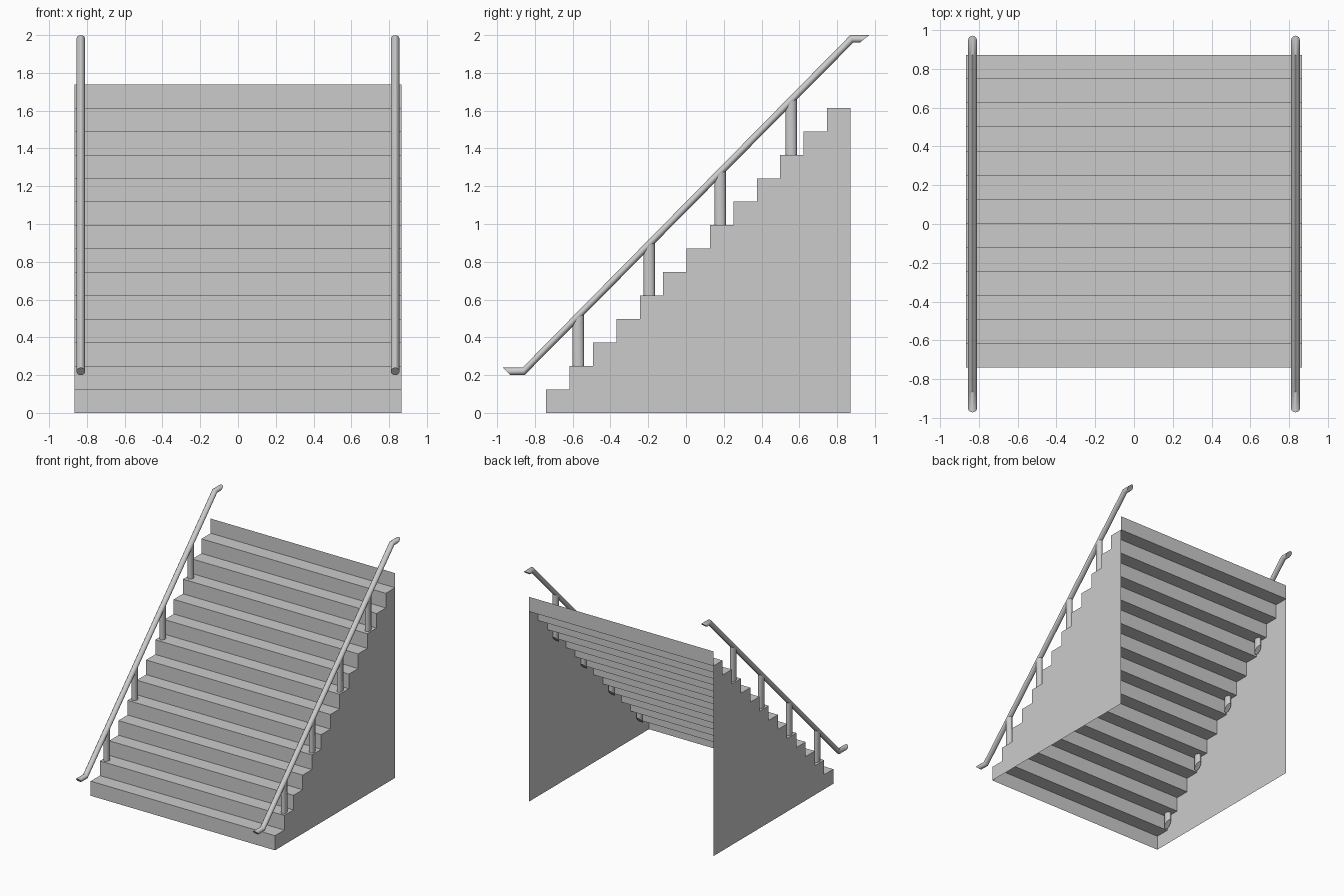
import bpy, bmesh, math
from mathutils import Vector

if "Cube" in bpy.data.objects:
    bpy.data.objects.remove(bpy.data.objects["Cube"])

grey = bpy.data.materials.new("light grey")
grey.use_nodes = True
colour = (0.6, 0.6, 0.6, 1)
grey.diffuse_color = colour
grey.node_tree.nodes["Principled BSDF"].inputs["Base Color"].default_value = colour

STEPS = 13
PITCH = 1.61 / STEPS
RISE = 1.739 / (STEPS + 1)
FRONT = -0.74
HALF_WIDTH = 0.866
RAIL_X = 0.832
SIDES = 16


def finish(name, bm, smooth=False):
    mesh = bpy.data.meshes.new(name)
    bm.to_mesh(mesh)
    bm.free()
    mesh.materials.append(grey)
    obj = bpy.data.objects.new(name, mesh)
    bpy.context.collection.objects.link(obj)
    if smooth:
        bpy.ops.object.select_all(action='DESELECT')
        obj.select_set(True)
        bpy.context.view_layer.objects.active = obj
        bpy.ops.object.shade_smooth_by_angle(angle=math.radians(40))
    return obj


def tube(name, x, half_width, sections):
    """Sweep an oval through sections given as (top, bottom) points in y, z."""
    bm = bmesh.new()
    rings = []
    for top, bottom in sections:
        top, bottom = Vector((x, *top)), Vector((x, *bottom))
        mid, up = (top + bottom) / 2, (top - bottom) / 2
        ring = []
        for i in range(SIDES):
            a = math.tau * i / SIDES
            ring.append(bm.verts.new(mid + up * math.cos(a)
                                     + Vector((half_width * math.sin(a), 0, 0))))
        rings.append(ring)
    for r, s in zip(rings, rings[1:]):
        for i in range(SIDES):
            j = (i + 1) % SIDES
            bm.faces.new((r[i], r[j], s[j], s[i]))
    bm.faces.new(rings[0])
    bm.faces.new(rings[-1])
    bmesh.ops.recalc_face_normals(bm, faces=bm.faces)
    return finish(name, bm, True)


# Zigzag profile of risers and treads, ending in one extra riser
profile = []
for i in range(STEPS + 1):
    y = FRONT + i * PITCH
    profile += [(y, i * RISE), (y, (i + 1) * RISE)]

# Open-backed sheet of steps
bm = bmesh.new()
rows = [[bm.verts.new((x, y, z)) for x in (-HALF_WIDTH, HALF_WIDTH)] for y, z in profile]
for a, b in zip(rows, rows[1:]):
    bm.faces.new((a[0], a[1], b[1], b[0]))
finish("steps", bm)

for side, sign in (("left", 1), ("right", -1)):
    # Thin side panel following the steps
    bm = bmesh.new()
    outline = profile[:-1] + [(profile[-1][0], 0)]
    verts = [bm.verts.new((sign * HALF_WIDTH, y, z)) for y, z in outline]
    bm.faces.new(verts if sign < 0 else verts[::-1])
    bm.normal_update()
    if bm.faces[:][0].normal.x * sign < 0:
        bmesh.ops.reverse_faces(bm, faces=bm.faces)
    finish(side + "_side_panel", bm)

    # Sloping handrail with short level ends
    tube(side + "_handrail", sign * RAIL_X, 0.023, [
        ((-0.97, 0.24), (-0.93, 0.2)),
        ((-0.865, 0.24), (-0.855, 0.2)),
        ((0.87, 2.0), (0.885, 1.96)),
        ((0.97, 2.0), (0.92, 1.96))])

    # Posts, cut parallel to the rail, passing through the treads
    for n in range(4):
        step = 1 + 3 * n
        y = FRONT + (step + 0.5) * PITCH - 0.016 + 0.004 * n
        tread = (step + 1) * RISE
        rail = 1.09 + 1.013 * y
        r = 0.03
        tube(f"{side}_post_{n + 1}", sign * RAIL_X, 0.022, [
            ((y + r, z + r), (y - r, z - r)) for z in (tread - 0.1, rail)])
